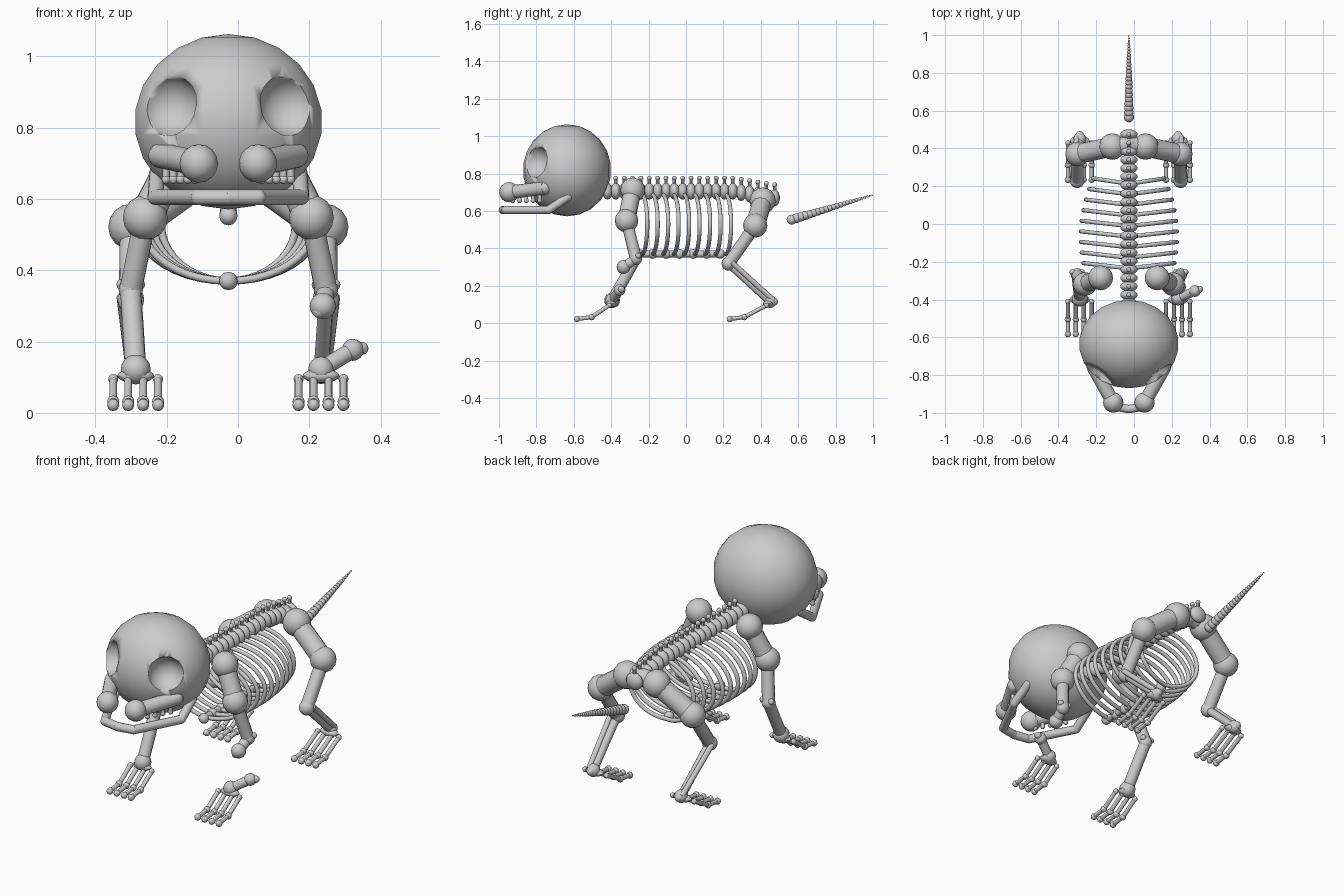
import bpy, bmesh, math
from mathutils import Vector, Matrix

if "Cube" in bpy.data.objects:
    bpy.data.objects.remove(bpy.data.objects["Cube"])

CX = -0.027  # body midline (the fallen forearm pushes the bounds sideways)


def ball(bm, c, r, seg=16):
    """Ellipsoid; r is a number or (rx, ry, rz)."""
    rs = r if isinstance(r, tuple) else (r, r, r)
    m = Matrix.Translation(c) @ Matrix.Diagonal((*rs, 1))
    bmesh.ops.create_uvsphere(bm, u_segments=seg, v_segments=max(6, seg // 2), radius=1, matrix=m)


def tube(bm, a, b, r1, r2=None, seg=12):
    a, b = Vector(a), Vector(b)
    d = b - a
    m = Matrix.Translation((a + b) / 2) @ d.to_track_quat('Z', 'Y').to_matrix().to_4x4()
    bmesh.ops.create_cone(bm, cap_ends=True, segments=seg, radius1=r1,
                          radius2=r1 if r2 is None else r2, depth=d.length, matrix=m)


def chain(bm, pts, ball_r, tube_r, seg=16):
    """Bones with rounded joints: one ball per point, one shaft per gap."""
    for p, r in zip(pts, ball_r):
        ball(bm, p, r, seg)
    for a, b, r in zip(pts, pts[1:], tube_r):
        tube(bm, a, b, r)


def finish(bm, name):
    me = bpy.data.meshes.new(name)
    bm.to_mesh(me)
    bm.free()
    ob = bpy.data.objects.new(name, me)
    bpy.context.collection.objects.link(ob)
    bpy.ops.object.select_all(action='DESELECT')
    ob.select_set(True)
    bpy.context.view_layer.objects.active = ob
    bpy.ops.object.shade_smooth_by_angle(angle=math.radians(40))
    return ob


def side_pt(s, p):
    return Vector((CX + s * p[0], p[1], p[2]))


def curve_tube(name, pts, r, smooth=True):
    cu = bpy.data.curves.new(name, 'CURVE')
    cu.dimensions = '3D'
    cu.bevel_depth, cu.bevel_resolution, cu.use_fill_caps = r, 3, True
    sp = cu.splines.new('POLY')
    sp.points.add(len(pts) - 1)
    for q, p in zip(sp.points, pts):
        q.co = (*p, 1)
    sp.use_smooth = smooth
    ob = bpy.data.objects.new(name, cu)
    bpy.context.collection.objects.link(ob)


# skull with hollow eye sockets
bm = bmesh.new()
ball(bm, (CX, -0.636, 0.817), (0.266, 0.236, 0.246), 22)
skull = finish(bm, "skull")
for s in (-1, 1):
    bm = bmesh.new()
    ball(bm, side_pt(s, (0.172, -0.815, 0.865)), (0.09, 0.09, 0.088), 20)
    cut = finish(bm, "socket_cutter")
    cut.hide_render = True
    bpy.context.view_layer.objects.active = skull
    mod = skull.modifiers.new("socket", 'BOOLEAN')
    mod.operation, mod.solver, mod.object = 'DIFFERENCE', 'EXACT', cut
    bpy.ops.object.modifier_apply(modifier=mod.name)
    bpy.data.objects.remove(cut)

# upper jaw rods with teeth
for s in (-1, 1):
    bm = bmesh.new()
    front, back = side_pt(s, (0.083, -0.945, 0.7)), side_pt(s, (0.19, -0.755, 0.722))
    chain(bm, [front, back], (0.054, 0.035), (0.036,))
    finish(bm, "upper_jaw")
    bm = bmesh.new()
    for i in range(5):
        p = front.lerp(back, 0.1 + 0.19 * i)
        ball(bm, (p.x, p.y, 0.655), 0.013, 10)
        tube(bm, (p.x, p.y, 0.655), (p.x, p.y, 0.7), 0.01)
    finish(bm, "teeth")

# lower jaw
half = [(0, -0.98, 0.605), (0.085, -0.965, 0.605), (0.205, -0.735, 0.605), (0.2, -0.63, 0.675)]
bm = bmesh.new()
for s in (-1, 1):
    chain(bm, [side_pt(s, p) for p in half], (0.022,) * 4, (0.022,) * 3, 12)
finish(bm, "lower_jaw")

# spine with upright processes
bm, pr = bmesh.new(), bmesh.new()
for i in range(21):
    y = -0.42 + i * 0.0447
    z = 0.705 - 0.16 * max(0, y - 0.25)
    ball(bm, (CX, y, z), (0.047, 0.028, 0.045), 14)
    top = z + 0.07
    tube(pr, (CX, y, z), (CX, y, top), 0.009, seg=8)
    ball(pr, (CX, y, top), 0.013, 10)
finish(bm, "spine")
finish(pr, "spine_processes")

# tail of shrinking vertebrae
bm = bmesh.new()
n = 24
y = 0.0
for i in range(n):
    t = i / (n - 1)
    u = 1.35 * t - 0.35 * t * t
    ball(bm, (CX, 0.565 + 0.43 * u, 0.553 + 0.131 * u), 0.023 * (1 - t) + 0.004, 10)
finish(bm, "tail")

# rib cage
for i in range(9):
    y0 = -0.235 + i * 0.056
    w = 0.255 - 0.0022 * (i - 2.5) ** 2
    pts = []
    for k in range(41):
        a = 2 * math.pi * k / 40
        pts.append((CX + w * math.sin(a), y0 + 0.028 * abs(math.sin(a)), 0.528 + 0.158 * math.cos(a)))
    curve_tube("rib", pts, 0.011)

# breastbone
bm = bmesh.new()
chain(bm, [(CX, -0.25 + i * 0.072, 0.37) for i in range(7)], (0.026,) * 7, (0.018,) * 6, 12)
finish(bm, "breastbone")


def paw(s, ankle_y, tip_y, name):
    """Flat ankle plate with four two-boned toes."""
    bm = bmesh.new()
    ball(bm, side_pt(s, (0.26, ankle_y, 0.104)), (0.052, 0.028, 0.02))
    for k in range(4):
        x = 0.26 + (k - 1.5) * 0.042
        pts = [(x, ankle_y - 0.01, 0.095), (x, tip_y + 0.09, 0.032), (x, tip_y + 0.012, 0.022)]
        chain(bm, [side_pt(s, p) for p in pts], (0.014, 0.017, 0.017), (0.011, 0.011), 12)
    finish(bm, name)


for s in (-1, 1):
    # front leg: shoulder blade, upper arm
    bm = bmesh.new()
    arm = [(0.15, -0.285, 0.712), (0.233, -0.318, 0.548), (0.274, -0.268, 0.345)]
    chain(bm, [side_pt(s, p) for p in arm], (0.066, 0.063, 0.034), (0.047, 0.032))
    for dx in (-0.025, 0.025):
        ball(bm, side_pt(s, (0.274 + dx, -0.255, 0.36)), 0.016, 10)
    finish(bm, "front_leg_upper")
    # forearm: whole on one side, snapped on the other
    bm = bmesh.new()
    wrist = side_pt(s, (0.26, -0.395, 0.122))
    elbow = side_pt(s, (0.274, -0.268, 0.345))
    if s < 0:
        chain(bm, [elbow, wrist], (0.034, 0.042), (0.03,))
        finish(bm, "forearm")
    else:
        chain(bm, [elbow, (0.238, -0.334, 0.3)], (0.034, 0.037), (0.026,))
        ball(bm, (0.228, -0.345, 0.285), 0.02, 10)
        finish(bm, "snapped_forearm_stub")
        bm = bmesh.new()
        chain(bm, [wrist, (0.322, -0.355, 0.177), (0.348, -0.345, 0.181)],
              (0.036, 0.031, 0.018), (0.024, 0.018))
        finish(bm, "snapped_forearm_piece")
    paw(s, -0.4, -0.595, "front_paw")

    # hind leg: pelvis, hip, thigh, shin
    bm = bmesh.new()
    leg = [(0.088, 0.41, 0.655), (0.272, 0.37, 0.522), (0.274, 0.228, 0.318), (0.26, 0.45, 0.115)]
    chain(bm, [side_pt(s, p) for p in leg], (0.07, 0.065, 0.038, 0.034), (0.052, 0.033, 0.021))
    # fibula beside the shin
    tube(bm, side_pt(s, (0.3, 0.245, 0.325)), side_pt(s, (0.275, 0.465, 0.125)), 0.014)
    # heel knob
    ball(bm, side_pt(s, (0.26, 0.47, 0.115)), 0.022, 12)
    finish(bm, "hind_leg")
    paw(s, 0.44, 0.222, "hind_paw")
    # pelvis bridge to the spine
    bm = bmesh.new()
    tube(bm, (CX, 0.42, 0.675), side_pt(s, (0.088, 0.41, 0.655)), 0.045)
    finish(bm, "pelvis")
